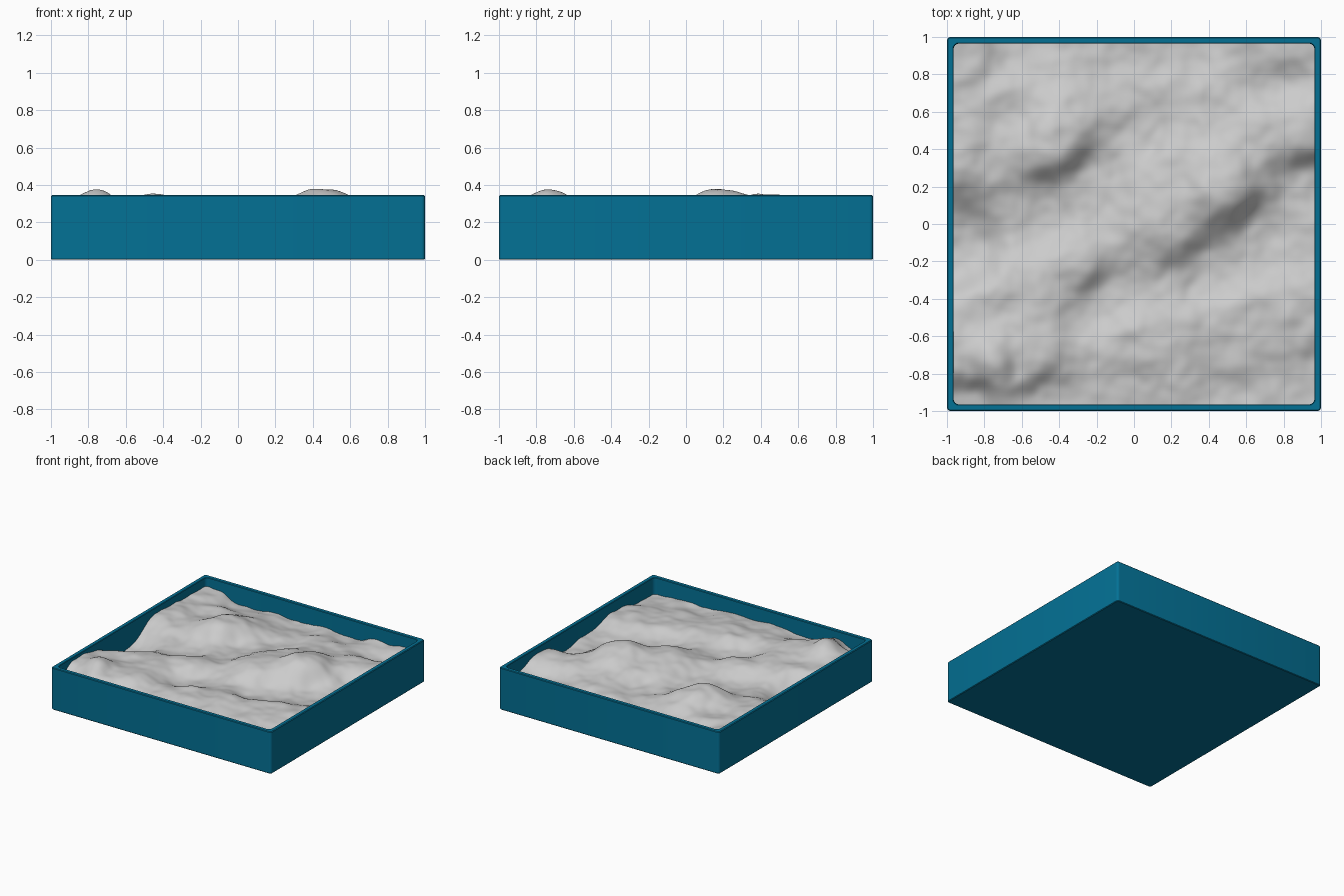
import bpy, bmesh, math
from mathutils import Vector, noise

if "Cube" in bpy.data.objects:
    bpy.data.objects.remove(bpy.data.objects["Cube"])

H = 0.345          # tray height
INNER = 0.965      # half width of the opening


def rounded_square(bm, half, radius, z, steps=4):
    """Closed ring of vertices: a square with rounded corners."""
    ring = []
    for k, (sx, sy) in enumerate([(1, 1), (-1, 1), (-1, -1), (1, -1)]):
        for i in range(steps + 1):
            a = math.pi / 2 * (k + i / steps)
            ring.append(bm.verts.new((sx * (half - radius) + radius * math.cos(a),
                                      sy * (half - radius) + radius * math.sin(a), z)))
    return ring


def finish(bm, name, angle):
    bmesh.ops.recalc_face_normals(bm, faces=bm.faces[:])
    mesh = bpy.data.meshes.new(name)
    bm.to_mesh(mesh)
    bm.free()
    ob = bpy.data.objects.new(name, mesh)
    bpy.context.collection.objects.link(ob)
    bpy.context.view_layer.objects.active = ob
    ob.select_set(True)
    bpy.ops.object.shade_smooth_by_angle(angle=math.radians(angle))
    ob.select_set(False)
    return ob


# Tray: stacked rounded rings, up the outside, over the rim, down the inside
bm = bmesh.new()
profile = [(0.995, 0.015, 0), (1, 0.02, 0.005), (1, 0.02, H - 0.005), (0.995, 0.015, H),
           (INNER + 0.004, 0.034, H), (INNER, 0.03, H - 0.004), (INNER, 0.03, 0.035)]
rings = [rounded_square(bm, *p) for p in profile]
for a, b in zip(rings, rings[1:]):
    n = len(a)
    for i in range(n):
        bm.faces.new((a[i], a[(i + 1) % n], b[(i + 1) % n], b[i]))
bm.faces.new(rings[0])
bm.faces.new(rings[-1])
tray = finish(bm, "tray", 30)
mat = bpy.data.materials.new("teal")
mat.diffuse_color = (0.001, 0.165, 0.30, 1)
mat.use_nodes = True
mat.node_tree.nodes["Principled BSDF"].inputs["Base Color"].default_value = mat.diffuse_color
tray.data.materials.append(mat)

# Terrain: main summits and hollows (x, y, z), blended by distance
SPOTS = [(-.77, -.74, .392), (.46, .2, .378), (-.41, .43, .35),
         (-.93, -.74, .31), (-.58, -.7, .31), (-.8, -.5, .29), (-.92, .92, .275),
         (-.95, .42, .285), (-.95, -.15, .14), (-.62, .95, .2),
         (-.1, .95, .2), (.36, .95, .2), (.65, .93, .245), (.85, .95, .25),
         (.93, .5, .29), (.75, .53, .29), (.74, .76, .2), (.95, .2, .17),
         (.95, -.1, .21), (.9, -.88, .21), (.54, -.95, .22), (0, -.95, .24),
         (-.45, -.95, .22), (-.9, -.95, .22), (0, -.62, .28), (.25, -.58, .27),
         (.6, -.5, .26), (.4, -.28, .2), (.72, -.05, .2), (-.15, -.42, .2),
         (.17, 0, .32), (.2, .25, .31), (-.2, .25, .21), (.02, .5, .22),
         (-.45, .05, .21), (-.3, -.2, .29), (-.62, -.4, .29), (.35, .65, .25),
         (-.7, .65, .26), (.9, -.45, .26)]


def height(x, y):
    total = weight = 0
    for px, py, pz in SPOTS:
        w = 1 / ((x - px) ** 2 + (y - py) ** 2 + 0.01) ** 2
        total += w * pz
        weight += w
    z = total / weight
    z += 0.016 * noise.noise(Vector((x * 4 + 5, y * 4 + 3, 1.3)))
    z += 0.013 * noise.noise(Vector((x * 8, y * 8, 7.7)))
    return z + 0.005 * noise.noise(Vector((x * 15, y * 15, 2.1)))


bm = bmesh.new()
bmesh.ops.create_grid(bm, x_segments=120, y_segments=120, size=INNER)
for v in bm.verts:
    v.co.z = height(v.co.x, v.co.y)
terrain = finish(bm, "terrain", 80)
